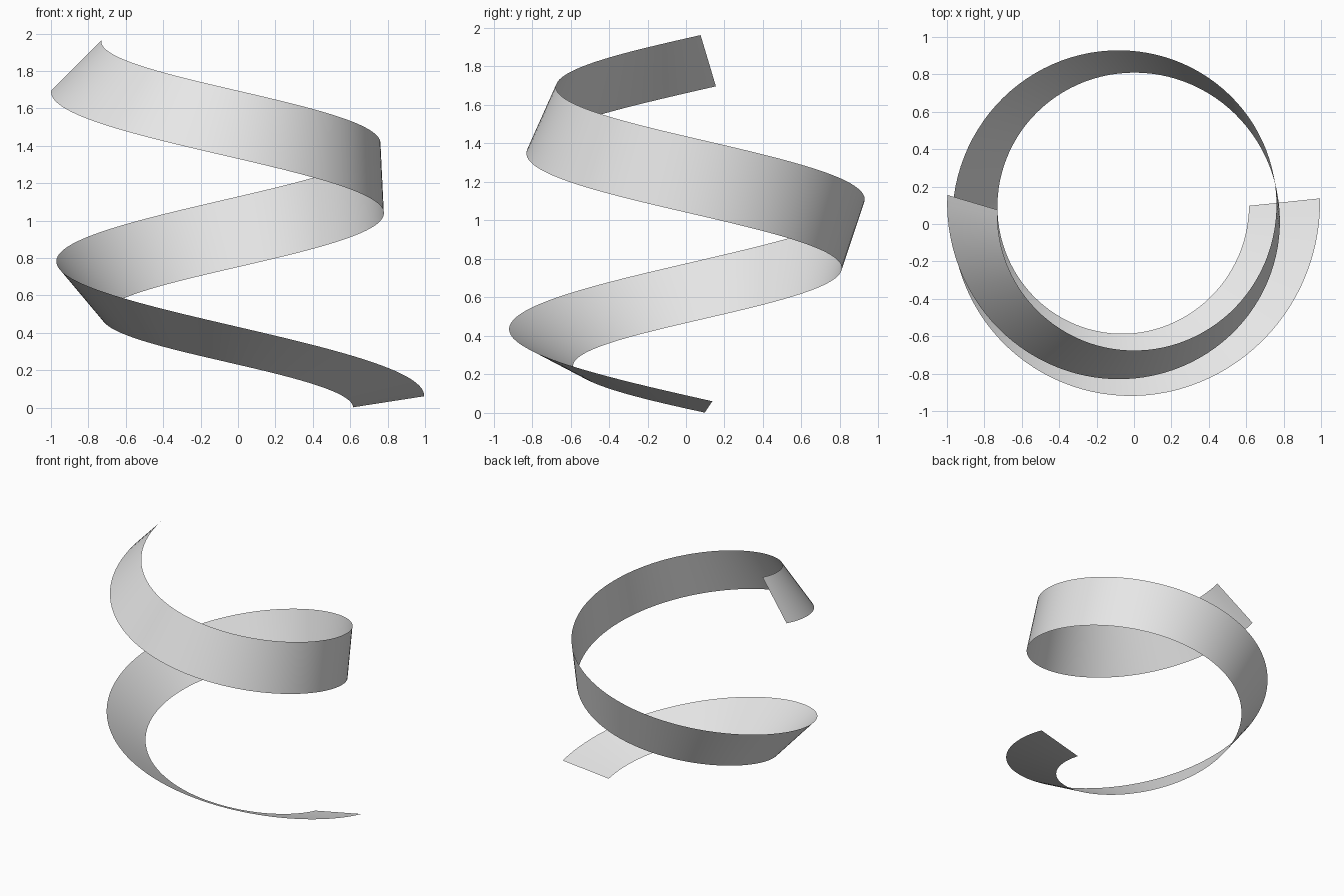
import bpy, bmesh
from math import sin, cos, pi, radians
from mathutils import Vector

if "Cube" in bpy.data.objects:
    bpy.data.objects.remove(bpy.data.objects["Cube"], do_unlink=True)

CENTRE = Vector((-0.04, 0.058, 0))
RADIUS, HALF_WIDTH = 0.811, 0.193
START, END = radians(-4), radians(544)      # clockwise sweep seen from above
Z_START, Z_END = 0.031, 1.83
TILT_START, TILT_END = radians(9), radians(135)
SEGMENTS, STRIPS = 160, 4
FLARE = radians(75)


def flare(angle):
    """Slight widening of the coil near both ends."""
    a = max(0, 1 - (angle - START) / FLARE)
    b = max(0, 1 - (END - angle) / FLARE)
    return 0.036 * a * a + 0.015 * b * b


def ribbon_row(t):
    """Points across the ribbon at fraction t along the coil."""
    ang = START + (END - START) * t
    r = RADIUS + flare(ang)
    slope = (Z_END - Z_START) / (END - START) / r
    out = Vector((cos(ang), -sin(ang), 0))
    rise = Vector((slope * sin(ang), slope * cos(ang), 1)).normalized()
    mid = CENTRE + out * r + Vector((0, 0, Z_START + (Z_END - Z_START) * t))
    tilt = TILT_START + (TILT_END - TILT_START) * t
    across = out * cos(tilt) + rise * sin(tilt)
    return [mid + across * HALF_WIDTH * (2 * j / STRIPS - 1)
            for j in range(STRIPS + 1)]


# Twisting ribbon swept along the helix
bm = bmesh.new()
previous = None
for i in range(SEGMENTS + 1):
    row = [bm.verts.new(p) for p in ribbon_row(i / SEGMENTS)]
    if previous:
        for j in range(STRIPS):
            bm.faces.new((previous[j], row[j], row[j + 1], previous[j + 1]))
    previous = row
for f in bm.faces:
    f.smooth = True
bm.normal_update()
bm.faces.ensure_lookup_table()
if bm.faces[0].normal.z < 0:
    bmesh.ops.reverse_faces(bm, faces=bm.faces[:])

mesh = bpy.data.meshes.new("spiral_ribbon")
bm.to_mesh(mesh)
bm.free()
ribbon = bpy.data.objects.new("spiral_ribbon", mesh)
bpy.context.collection.objects.link(ribbon)

# Light grey finish
grey = bpy.data.materials.new("light_grey")
grey.use_nodes = True
grey.diffuse_color = (0.8, 0.8, 0.8, 1)
grey.node_tree.nodes["Principled BSDF"].inputs["Base Color"].default_value = (0.8, 0.8, 0.8, 1)
mesh.materials.append(grey)
